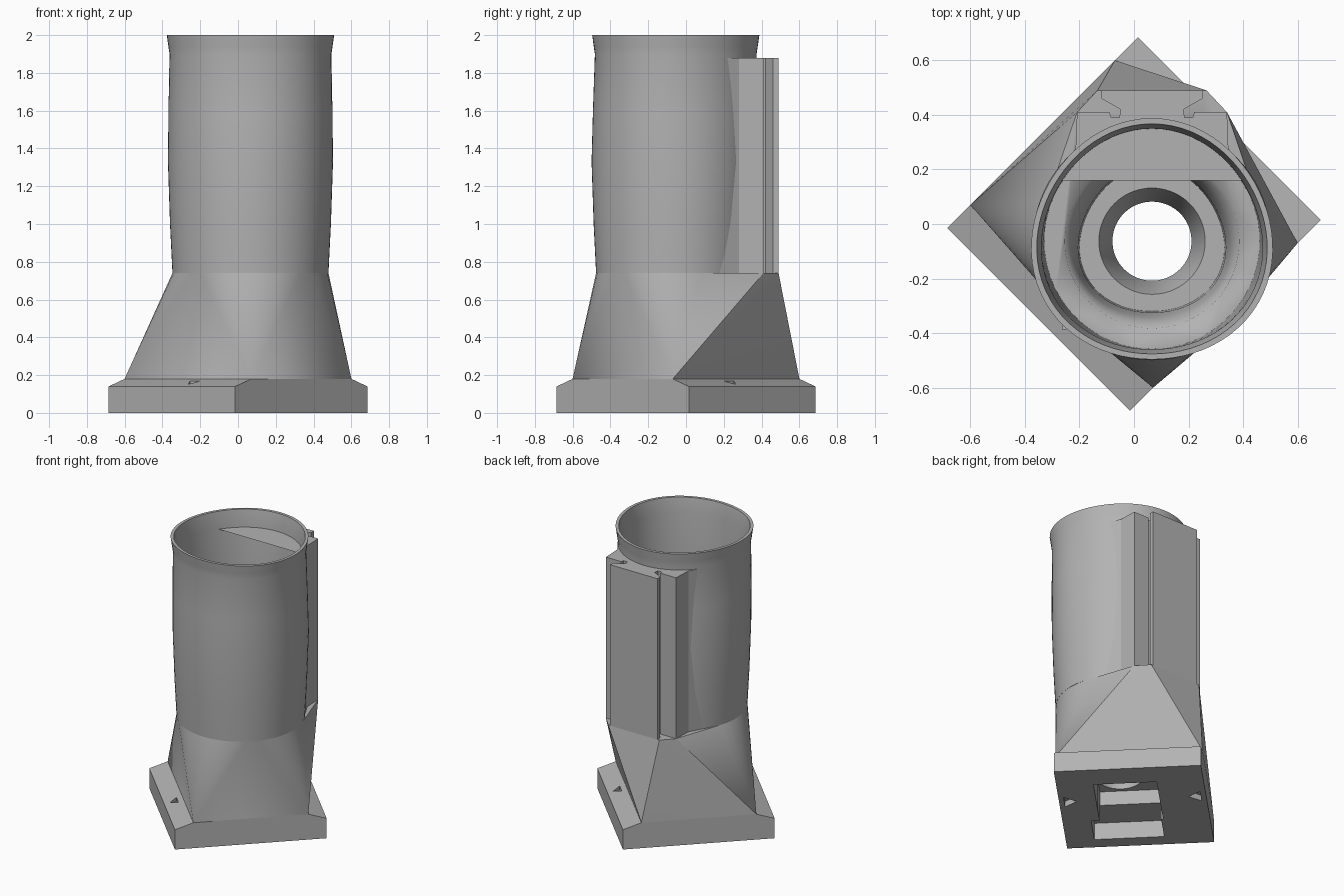
import bpy, bmesh, math

if "Cube" in bpy.data.objects:
    bpy.data.objects.remove(bpy.data.objects["Cube"], do_unlink=True)

grey = bpy.data.materials.new("plain grey")
grey.use_nodes = True
GREY = (0.45, 0.45, 0.45, 1)
grey.diffuse_color = GREY
grey.node_tree.nodes["Principled BSDF"].inputs["Base Color"].default_value = GREY

CX, CY = 0.066, -0.063      # axis of the barrel
SEG = 72
JOIN = 0.74                 # height where funnel meets barrel


def diag(s, t, z):
    """Point in the base's diagonal frame: s runs to back left, t to front left."""
    k = math.sqrt(0.5)
    return ((s + t) * k, (s - t) * k, z)


def ring(r, z, tri=0.0, n=SEG):
    """Ring about the barrel axis, optionally a rounded triangle."""
    pts = []
    for i in range(n):
        a = math.tau * i / n
        q = r * (1 - tri * math.sin(3 * a))
        pts.append((CX + q * math.cos(a), CY + q * math.sin(a), z))
    return pts


def finish(name, bm, smooth=True):
    bmesh.ops.recalc_face_normals(bm, faces=bm.faces[:])
    me = bpy.data.meshes.new(name)
    bm.to_mesh(me)
    bm.free()
    me.materials.append(grey)
    ob = bpy.data.objects.new(name, me)
    bpy.context.collection.objects.link(ob)
    if smooth:
        select(ob)
        bpy.ops.object.shade_smooth_by_angle(angle=math.radians(25))
    return ob


def select(ob):
    bpy.ops.object.select_all(action='DESELECT')
    ob.select_set(True)
    bpy.context.view_layer.objects.active = ob


def prism(name, low, high):
    """Solid between two matching outlines."""
    bm = bmesh.new()
    a = [bm.verts.new(p) for p in low]
    b = [bm.verts.new(p) for p in high]
    bm.faces.new(a)
    bm.faces.new(b)
    for i in range(len(a)):
        j = (i + 1) % len(a)
        bm.faces.new((a[i], a[j], b[j], b[i]))
    return finish(name, bm, False)


def loft(name, rings, closed):
    """Skin a list of rings; closed joins last to first, else the ends are capped."""
    bm = bmesh.new()
    rows = [[bm.verts.new(p) for p in r] for r in rings]
    pairs = list(zip(rows, rows[1:]))
    if closed:
        pairs.append((rows[-1], rows[0]))
    else:
        bm.faces.new(rows[0])
        bm.faces.new(rows[-1])
    for a, b in pairs:
        for i in range(len(a)):
            j = (i + 1) % len(a)
            bm.faces.new((a[i], a[j], b[j], b[i]))
    return finish(name, bm)


def block(name, s0, s1, t0, t1, z0, z1):
    outline = [(s0, t0), (s1, t0), (s1, t1), (s0, t1)]
    return prism(name, [diag(s, t, z0) for s, t in outline],
                 [diag(s, t, z1) for s, t in outline])


# Base plate with two sloping ledges
section = [(-.495, 0), (.495, 0), (.495, .14), (.375, .18), (-.375, .18), (-.495, .14)]
base = prism("base_plate", [diag(s, -.474, z) for s, z in section],
             [diag(s, .474, z) for s, z in section])

# Funnel: hull from the plate's top rectangle to the barrel and rail footprint
bm = bmesh.new()
for s in (-.375, .375):
    for t in (-.474, .474):
        bm.verts.new(diag(s, t, .18))
for p in ring(.413, JOIN, n=36):
    bm.verts.new(p)
for x, y in ((-.2, .49), (.2, .49), (-.275, .41), (.275, .41)):
    bm.verts.new((CX + x, y, JOIN))
hull = bmesh.ops.convex_hull(bm, input=bm.verts[:])
bmesh.ops.delete(bm, geom=[v for v in bm.verts if not v.link_faces], context='VERTS')
bmesh.ops.dissolve_limit(bm, angle_limit=.01, verts=bm.verts[:], edges=bm.edges[:])
funnel = finish("funnel", bm)

# Barrel with a flared lip and thin wall
profile = [(.413, JOIN, 0), (.426, 1.0, 0), (.437, 1.33, 0), (.434, 1.6, .01),
           (.428, 1.9, .02), (.434, 1.94, .02), (.4425, 2, .02),
           (.422, 2, .02), (.405, 1.9, .02), (.405, 1.4, .01), (.395, JOIN, 0)]
barrel = loft("barrel", [ring(r, z, e) for r, z, e in profile], True)

# Rail body and hooked panel on the back
half = [(.345, .16), (.28, .28), (.275, .41), (.155, .41), (.15, .39),
        (.12, .39), (.115, .42), (.185, .46), (.185, .49)]
outline = [(CX + x, y) for x, y in half] + [(CX - x, y) for x, y in reversed(half)]
for i in range(25):
    a = math.radians(147 - 114 * i / 24)
    outline.append((CX + .412 * math.cos(a), CY + .412 * math.sin(a)))
rail = prism("back_rail", [(x, y, JOIN) for x, y in outline],
             [(x, y, 1.88) for x, y in outline])

# Cutters: stepped bore, underside pockets and small alignment marks
bore = [(.32, .8, 0), (.32, .74, 0), (.285, .6, .03), (.27, .52, .03), (.265, .4, .03),
        (.195, .4, 0), (.145, .26, 0), (.145, -.05, 0)]
cutters = [loft("bore_cutter", [ring(r, z, e) for r, z, e in bore], False),
           block("pocket_cutter", -.17, .307, -.173, .235, -.05, .22),
           block("side_pocket_cutter", -.396, -.16, -.16, .29, -.05, .12)]
for side in (-1, 1):
    tri = [(.04, .44), (.16, .44), (.1, .36)]
    cutters.append(prism("under_mark_cutter", [diag(s, side * t, -.02) for s, t in tri],
                         [diag(s, side * t, .04) for s, t in tri]))
    tri = [(.46, .088), (.41, .05), (.41, .126)]
    cutters.append(prism("ledge_mark_cutter", [diag(side * s, t, .14) for s, t in tri],
                         [diag(side * s, t, .2) for s, t in tri]))

for ob in (base, funnel):
    select(ob)
    for c in cutters:
        if ob is funnel and "mark" in c.name:
            continue
        mod = ob.modifiers.new("cut", 'BOOLEAN')
        mod.operation = 'DIFFERENCE'
        mod.solver = 'EXACT'
        mod.object = c
        bpy.ops.object.modifier_apply(modifier=mod.name)
for c in cutters:
    bpy.data.objects.remove(c, do_unlink=True)
